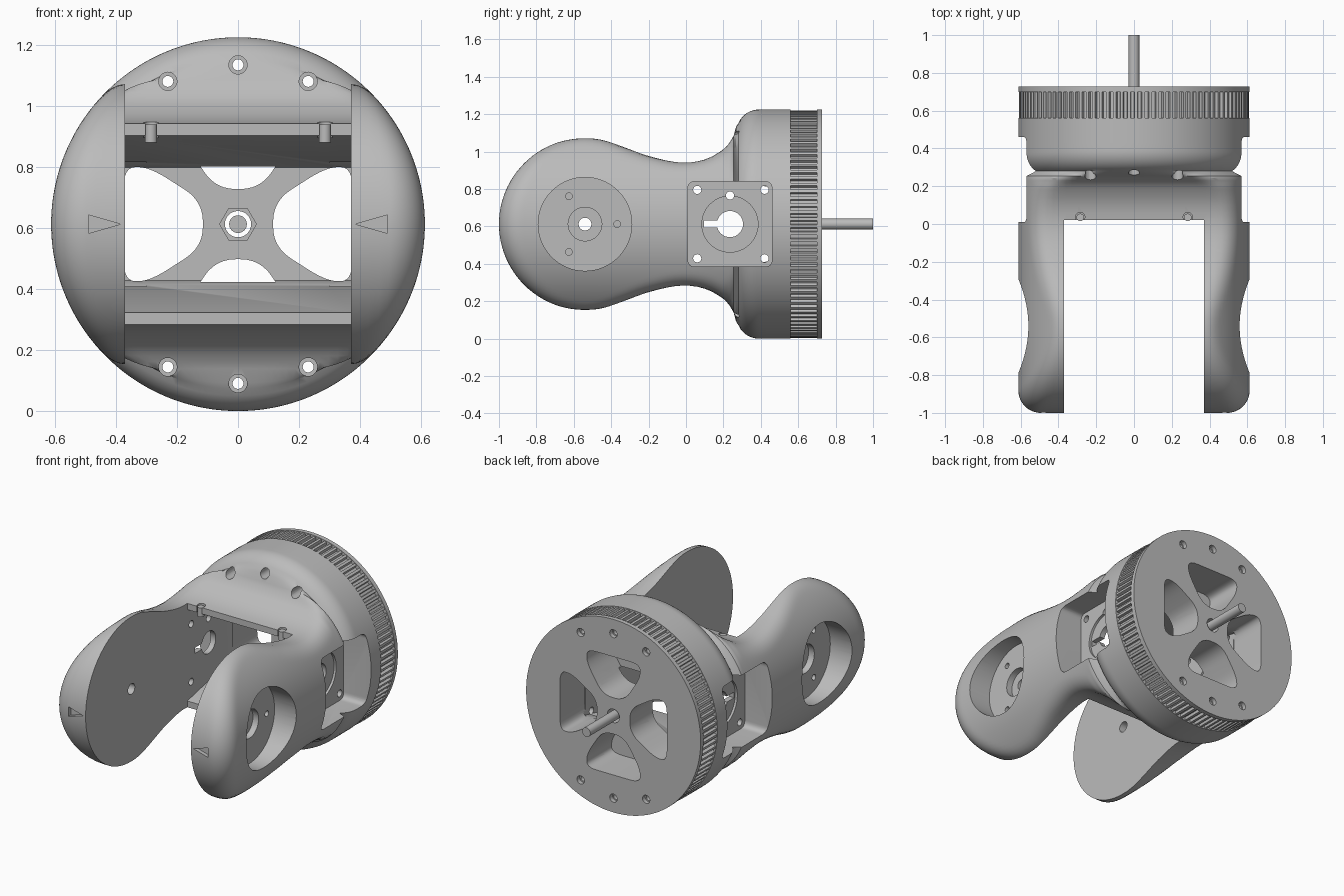
import bpy, bmesh, math
from mathutils import Vector
from math import sin, cos, pi, hypot

cube = bpy.data.objects.get("Cube")
if cube:
    bpy.data.objects.remove(cube, do_unlink=True)

R, BALL, BALL_Y, FILLET = 0.6125, 0.46, -0.54, 0.12

grey = bpy.data.materials.new("plain_grey")
grey.use_nodes = True
grey.diffuse_color = (0.5, 0.5, 0.5, 1)
grey.node_tree.nodes["Principled BSDF"].inputs["Base Color"].default_value = (0.5, 0.5, 0.5, 1)


def make_object(name, bm):
    bmesh.ops.recalc_face_normals(bm, faces=bm.faces[:])
    mesh = bpy.data.meshes.new(name)
    bm.to_mesh(mesh)
    bm.free()
    mesh.materials.append(grey)
    ob = bpy.data.objects.new(name, mesh)
    bpy.context.scene.collection.objects.link(ob)
    return ob


def add_prism(bm, pts, axis, a, b):
    place = {"x": lambda u, v, t: (t, u, v),
             "y": lambda u, v, t: (u, t, v),
             "z": lambda u, v, t: (u, v, t)}[axis]
    rings = [[bm.verts.new(place(u, v, t)) for u, v in pts] for t in (a, b)]
    for ring in rings:
        bm.faces.new(ring)
    n = len(pts)
    for i in range(n):
        j = (i + 1) % n
        bm.faces.new((rings[0][i], rings[0][j], rings[1][j], rings[1][i]))


def prisms(name, items):
    bm = bmesh.new()
    for item in items:
        add_prism(bm, *item)
    return make_object(name, bm)


def circle(u, v, r, n=32):
    return [(u + r * cos(2 * pi * i / n), v + r * sin(2 * pi * i / n)) for i in range(n)]


def rounded(corners, r, steps=6):
    out = []
    for i, c in enumerate(corners):
        p = Vector(c)
        d0, d1 = Vector(corners[i - 1]) - p, Vector(corners[(i + 1) % len(corners)]) - p
        a = p + d0.normalized() * min(r, d0.length * 0.45)
        b = p + d1.normalized() * min(r, d1.length * 0.45)
        for k in range(steps + 1):
            t = k / steps
            out.append(tuple(a * (1 - t) ** 2 + p * 2 * t * (1 - t) + b * t * t))
    return out


def both_sides(pts, a, b):
    return [(pts, "x", a, b), (pts, "x", -b, -a)]


def cut(ob, items):
    cutter = prisms("cutter", items)
    cutter.hide_render = True
    mod = ob.modifiers.new("cut", "BOOLEAN")
    mod.operation, mod.solver, mod.object = "DIFFERENCE", "EXACT", cutter
    graph = bpy.context.evaluated_depsgraph_get()
    mesh = bpy.data.meshes.new_from_object(ob.evaluated_get(graph))
    ob.modifiers.remove(mod)
    ob.data = mesh
    bpy.data.objects.remove(cutter, do_unlink=True)


# Side outline of the body behind the ball end: (y, half height)
OUTLINE = [(-0.65, 0.447), (-0.54, 0.46), (-0.45, 0.451), (-0.35, 0.418), (-0.2, 0.364),
           (-0.03, 0.329), (0.1, 0.345), (0.2, 0.4), (0.245, 0.455), (0.265, 0.51),
           (0.277, 0.62), (0.287, 0.8)]


def half_height(y):
    if y >= OUTLINE[-2][0]:
        return 0.62 + (y - 0.277) * 18
    for i in range(1, len(OUTLINE) - 2):
        (ya, a), (y0, p), (y1, q), (yb, b) = OUTLINE[i - 1:i + 3]
        if y <= y1:
            w = y1 - y0
            t = (y - y0) / w
            m0, m1 = (q - a) / (y1 - ya) * w, (b - p) / (yb - y0) * w
            return ((2 * t**3 - 3 * t**2 + 1) * p + (t**3 - 2 * t**2 + t) * m0
                    + (3 * t**2 - 2 * t**3) * q + (t**3 - t**2) * m1)


def section(y, count=160):
    # Barrel crossed with the side outline, with a rolled edge between them
    ball = y < BALL_Y
    if ball:
        h = math.sqrt(BALL**2 - (y - BALL_Y)**2)
    else:
        h = half_height(y)
        slope = (half_height(y + 1e-3) - h) / 1e-3
        nz0 = 1 / math.sqrt(1 + slope * slope)

    def dist(x, z):
        z, rho = abs(z), hypot(x, z) + 1e-9
        a = rho - R
        if ball:
            d = hypot(y - BALL_Y, z)
            b, nz = d - BALL, z / d
        else:
            b, nz = (z - h) * nz0, nz0
        c = min(nz * z / rho, 0.999)
        u, v = a + FILLET, b + FILLET
        if u > c * v and v > c * u:
            return math.sqrt((u * u + v * v - 2 * c * u * v) / (1 - c * c)) - FILLET
        return max(a, b)

    ring = []
    for i in range(count):
        th = 2 * pi * (i + 0.5) / count
        dx, dz = R * cos(th), min(h, R) * sin(th)
        lo, hi = 0.0, 2.0
        for _ in range(20):
            mid = (lo + hi) / 2
            lo, hi = (mid, hi) if dist(dx * mid, dz * mid) < 0 else (lo, mid)
        ring.append((dx * lo, y, dz * lo))
    return ring


# Body with two arms
stations = [BALL_Y - BALL * cos(t * pi / 48) for t in (0.3, *range(1, 24))]
stations += [BALL_Y + 0.04 * i for i in range(18)]
stations += [0.18 + 0.0125 * i for i in range(18)] + [0.43, 0.5, 0.56]
bm = bmesh.new()
loops = [[bm.verts.new(p) for p in section(y)] for y in stations]
for A, B in zip(loops, loops[1:]):
    for i in range(len(A)):
        j = (i + 1) % len(A)
        bm.faces.new((A[i], A[j], B[j], B[i]))
bm.faces.new(loops[0])
bm.faces.new(loops[-1])
body = make_object("body_with_arms", bm)

# Toothed ring and back flange
teeth = 100
gear = []
for i in range(teeth):
    for k, r in ((0, 0.59), (0.4, 0.59), (0.5, 0.608), (0.9, 0.608)):
        a = 2 * pi * (i + k) / teeth
        gear.append((r * cos(a), r * sin(a)))
ring = prisms("toothed_ring", [(gear, "y", 0.555, 0.701)])
flange = prisms("back_flange", [(circle(0, 0, R, 160), "y", 0.7, 0.728)])

# Gap between the arms with the tapering cavity behind it
cut(body, [([(-1.5, -1), (0.02, -1), (0.02, -0.29), (0.5, -0.185), (0.5, 0.185),
             (0.02, 0.29), (0.02, 1), (-1.5, 1)], "x", -0.37, 0.37)])

# Round arm recesses and square side pockets
pocket = rounded([(0.01, -0.228), (0.46, -0.228), (0.46, 0.228), (0.01, 0.228)], 0.04)
cut(body, both_sides(circle(BALL_Y, 0, 0.25, 64), 0.46, 0.8) + both_sides(pocket, 0.42, 0.8))

# Counterbores, small screw holes, front pointer marks and pin holes
items = both_sides(circle(BALL_Y, 0, 0.09), 0.42, 0.5)
items += both_sides(circle(0.235, 0, 0.15, 48), 0.405, 0.5)
for k in range(3):
    a = 2 * pi * k / 3
    items += both_sides(circle(BALL_Y + 0.172 * cos(a), 0.172 * sin(a), 0.018, 16), 0.41, 0.5)
for y in (0.06, 0.42):
    for z in (-0.183, 0.183):
        items += both_sides(circle(y, z, 0.022, 16), 0.3, 0.5)
for s in (-1, 1):
    items.append(([(s * 0.385, 0), (s * 0.49, 0.03), (s * 0.49, -0.03)], "y", -1.1, -0.975))
    items.append((circle(s * 0.285, 0.037, 0.025, 20), "z", 0.2, 0.5))
cut(body, items)

# Side shaft holes with keyway, arm pivots
cut(body, both_sides(circle(0.235, 0, 0.07), 0.3, 0.5) + both_sides(circle(BALL_Y, 0, 0.034), 0.3, 0.5)
    + both_sides(circle(0.235, 0.153, 0.022, 16), 0.3, 0.5))
cut(body, both_sides([(0.095, -0.018), (0.24, -0.018), (0.24, 0.018), (0.095, 0.018)], 0.3, 0.5))

# Four spoke windows, hub hole and six bolt holes
window = rounded([(0.115, -0.075), (0.29, -0.187), (0.375, -0.187),
                  (0.375, 0.187), (0.29, 0.187), (0.115, 0.075)], 0.07)
through = [(circle(0, 0, 0.043), "y", 0.3, 0.9)]
for k in range(4):
    c, s = round(cos(k * pi / 2)), round(sin(k * pi / 2))
    through.append(([(c * u - s * v, s * u + c * v) for u, v in window], "y", 0.48, 0.9))
bolts = [(x, s * z) for s in (-1, 1) for x, z in ((-0.23, 0.468), (0, 0.522), (0.23, 0.468))]
through += [(circle(x, z, 0.018, 20), "y", 0.1, 0.9) for x, z in bolts]
for ob in (body, ring, flange):
    cut(ob, through)
cut(body, [(circle(x, z, 0.03, 20), "y", 0.1, 0.5) for x, z in bolts]
    + [(circle(0, 0, 0.06, 6), "y", 0.45, 0.54)])
cut(flange, [(circle(x, z, 0.026, 20), "y", 0.69, 0.8) for x, z in bolts])

# Drive shaft and front pins
shaft = prisms("drive_shaft", [(circle(0, 0, 0.029), "y", 0.52, 1.0)])
pins = [prisms(name, [(circle(x, 0.035, 0.02, 20), "z", 0.268, 0.326)])
        for name, x in (("left_pin", 0.285), ("right_pin", -0.285))]

# Stand everything on the ground and shade
for ob in (body, ring, flange, shaft, *pins):
    for v in ob.data.vertices:
        v.co.z += R
    bpy.ops.object.select_all(action="DESELECT")
    ob.select_set(True)
    bpy.context.view_layer.objects.active = ob
    bpy.ops.object.shade_smooth_by_angle(angle=math.radians(30))
